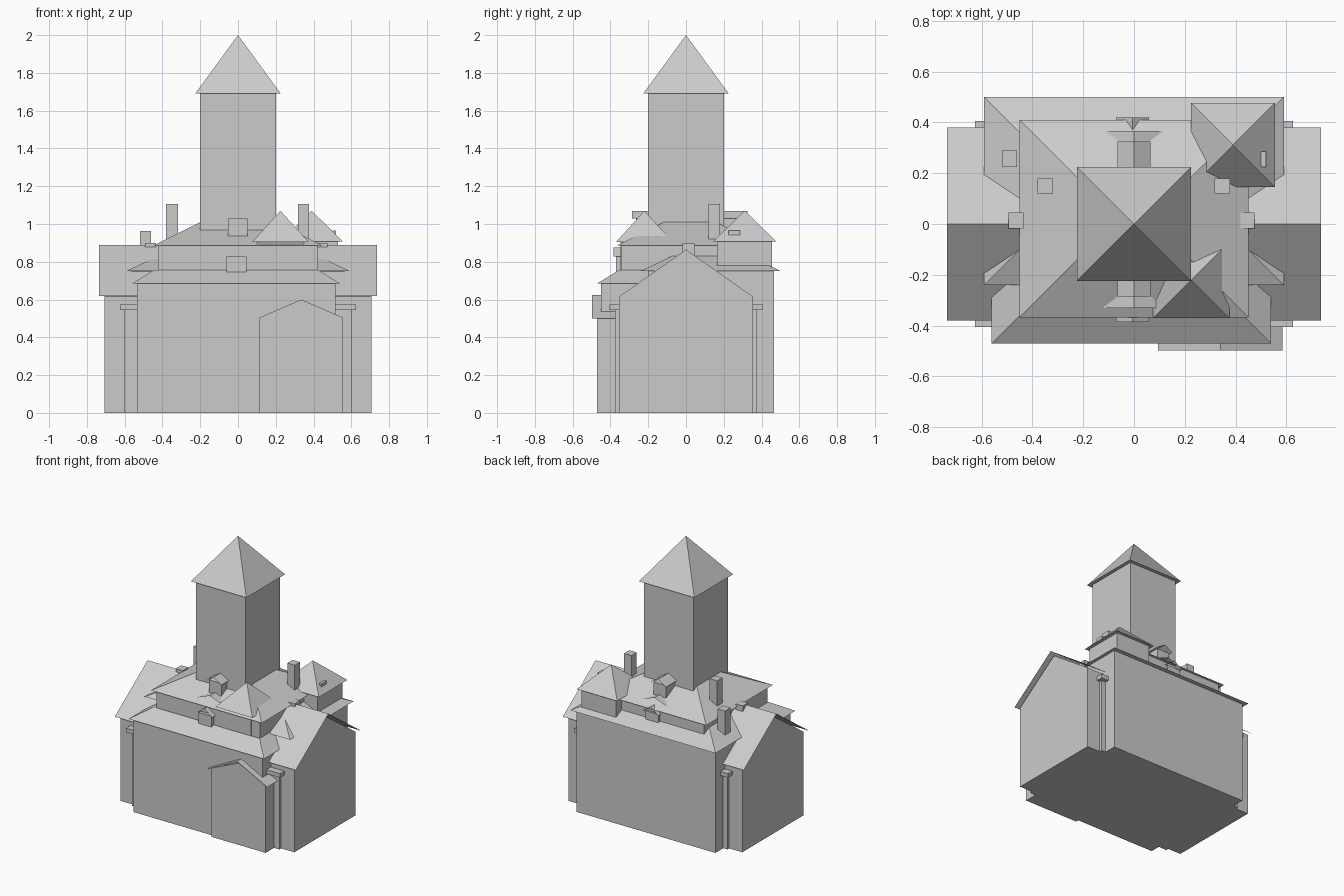
import bpy, bmesh

if "Cube" in bpy.data.objects:
    bpy.data.objects.remove(bpy.data.objects["Cube"])

stone = bpy.data.materials.new("light_grey")
stone.use_nodes = True
GREY = (0.6, 0.6, 0.6, 1)
stone.diffuse_color = GREY
stone.node_tree.nodes["Principled BSDF"].inputs["Base Color"].default_value = GREY


def finish(name, bm):
    mesh = bpy.data.meshes.new(name)
    bm.to_mesh(mesh)
    bm.free()
    mesh.materials.append(stone)
    obj = bpy.data.objects.new(name, mesh)
    bpy.context.collection.objects.link(obj)
    return obj


def solid(name, points):
    """Convex solid around a set of points, with flat faces merged."""
    bm = bmesh.new()
    for p in points:
        bm.verts.new(p)
    bmesh.ops.remove_doubles(bm, verts=bm.verts, dist=0.0005)
    bmesh.ops.convex_hull(bm, input=bm.verts)
    bmesh.ops.dissolve_limit(bm, angle_limit=0.01, verts=bm.verts, edges=bm.edges)
    bmesh.ops.recalc_face_normals(bm, faces=bm.faces)
    return finish(name, bm)


def box(name, x0, x1, y0, y1, z0, z1):
    return solid(name, [(x, y, z) for x in (x0, x1) for y in (y0, y1) for z in (z0, z1)])


def hip(name, x0, x1, y0, y1, z, slope, inset=None):
    """Hipped roof; a square plan gives a pyramid, an inset cuts it off flat."""
    d = inset or min(x1 - x0, y1 - y0) / 2
    low = [(x, y, z) for x in (x0, x1) for y in (y0, y1)]
    high = [(x, y, z + d * slope) for x in (x0 + d, x1 - d) for y in (y0 + d, y1 - d)]
    return solid(name, low + high)


def place(along, across, z, axis):
    return (along, across, z) if axis == "x" else (across, along, z)


def gable_block(name, axis, a0, a1, mid, half, z0, eave, ridge):
    """House-shaped block whose ridge runs along the axis."""
    profile = [(mid - half, z0), (mid + half, z0), (mid - half, eave),
               (mid + half, eave), (mid, ridge)]
    return solid(name, [place(a, c, z, axis) for a in (a0, a1) for c, z in profile])


def gable_roof(name, axis, a0, a1, mid, half, eave, ridge):
    """Two thin roof planes meeting at a ridge."""
    bm = bmesh.new()
    rows = [[bm.verts.new(place(a, c, z, axis)) for a in (a0, a1)]
            for c, z in ((mid - half, eave), (mid, ridge), (mid + half, eave))]
    for p, q in zip(rows, rows[1:]):
        bm.faces.new((p[0], p[1], q[1], q[0]))
    bm.normal_update()
    for f in bm.faces:
        if f.normal.z < 0:
            f.normal_flip()
    return finish(name, bm)


# Main body
box("front_wall_block", -0.534, 0.515, -0.45, 0.0, 0, 0.69)
box("back_wall_block", -0.565, 0.565, -0.2, 0.466, 0, 0.755)
hip("front_lower_roof", -0.56, 0.54, -0.47, 0.1, 0.685, 0.62, 0.115)
hip("back_lower_roof", -0.59, 0.59, -0.24, 0.5, 0.752, 0.47)

# Side wings with gabled roofs, and corner piers with caps
gable_block("side_wings", "x", -0.706, 0.706, 0, 0.355, 0, 0.615, 0.865)
for side, s in (("left", 1), ("right", -1)):
    gable_roof(side + "_wing_roof", "x", s * 0.4, s * 0.735, 0, 0.38, 0.62, 0.89)
box("corner_piers", -0.6, 0.6, -0.375, 0.375, 0, 0.55)
box("pier_caps", -0.625, 0.625, -0.405, 0.405, 0.545, 0.575)

# Entrance bay on the front
gable_block("entrance_bay", "y", -0.472, -0.3, 0.335, 0.22, 0, 0.505, 0.6)
gable_roof("entrance_roof", "y", -0.497, -0.3, 0.34, 0.245, 0.5, 0.625)

# Upper storey
box("upper_storey", -0.42, 0.42, -0.345, 0.39, 0.7, 0.89)
hip("upper_roof", -0.45, 0.45, -0.367, 0.41, 0.885, 0.5)

# Corner turrets
box("front_turret", 0.1, 0.35, -0.348, -0.1, 0.7, 0.91)
hip("front_turret_roof", 0.075, 0.375, -0.37, -0.07, 0.905, 1.1)
box("back_turret", 0.25, 0.53, 0.165, 0.455, 0.7, 0.912)
hip("back_turret_roof", 0.225, 0.555, 0.145, 0.477, 0.908, 0.98)
box("turret_vent", 0.5, 0.52, 0.225, 0.285, 0.9, 0.965)

# Great tower
box("tower", -0.2, 0.2, -0.2, 0.2, 0.7, 1.695)
hip("tower_roof", -0.225, 0.225, -0.225, 0.225, 1.692, 1.37)

# Dormers: front/back position, walls, then open gabled roof
for side, s, y_low, y_high, lift in (("front", -1, 0.385, 0.285, 0),
                                     ("back", 1, 0.42, 0.325, 0.03)):
    box(side + "_lower_dormer", -0.06, 0.045, s * (y_low - 0.015), s * 0.3,
        0.737 + lift, 0.828 + lift)
    gable_roof(side + "_lower_dormer_roof", "y", s * y_low, s * 0.3, -0.005, 0.065,
               0.828 + lift, 0.875 + lift)
    box(side + "_upper_dormer", -0.052, 0.05, s * (y_high - 0.02), s * 0.18, 0.9, 1.03)
    gable_roof(side + "_upper_dormer_roof", "y", s * y_high, s * 0.18, 0, 0.065, 1.03, 1.07)
    gable_roof(side + "_eyebrow_roof", "y", s * (y_low - 0.055), s * 0.2, 0, 0.12, 0.905, 0.95)

# Chimneys
for side, x0, x1, y0, y1, top in (("right_tall", -0.38, -0.318, 0.12, 0.18, 1.105),
                                  ("left_tall", 0.317, 0.377, 0.12, 0.18, 1.105),
                                  ("right_back", -0.52, -0.46, 0.225, 0.29, 0.963),
                                  ("right_ridge", -0.493, -0.435, -0.018, 0.045, 0.9),
                                  ("left_ridge", 0.42, 0.475, -0.018, 0.045, 0.9)):
    box(side + "_chimney", x0, x1, y0, y1, 0.7, top)
